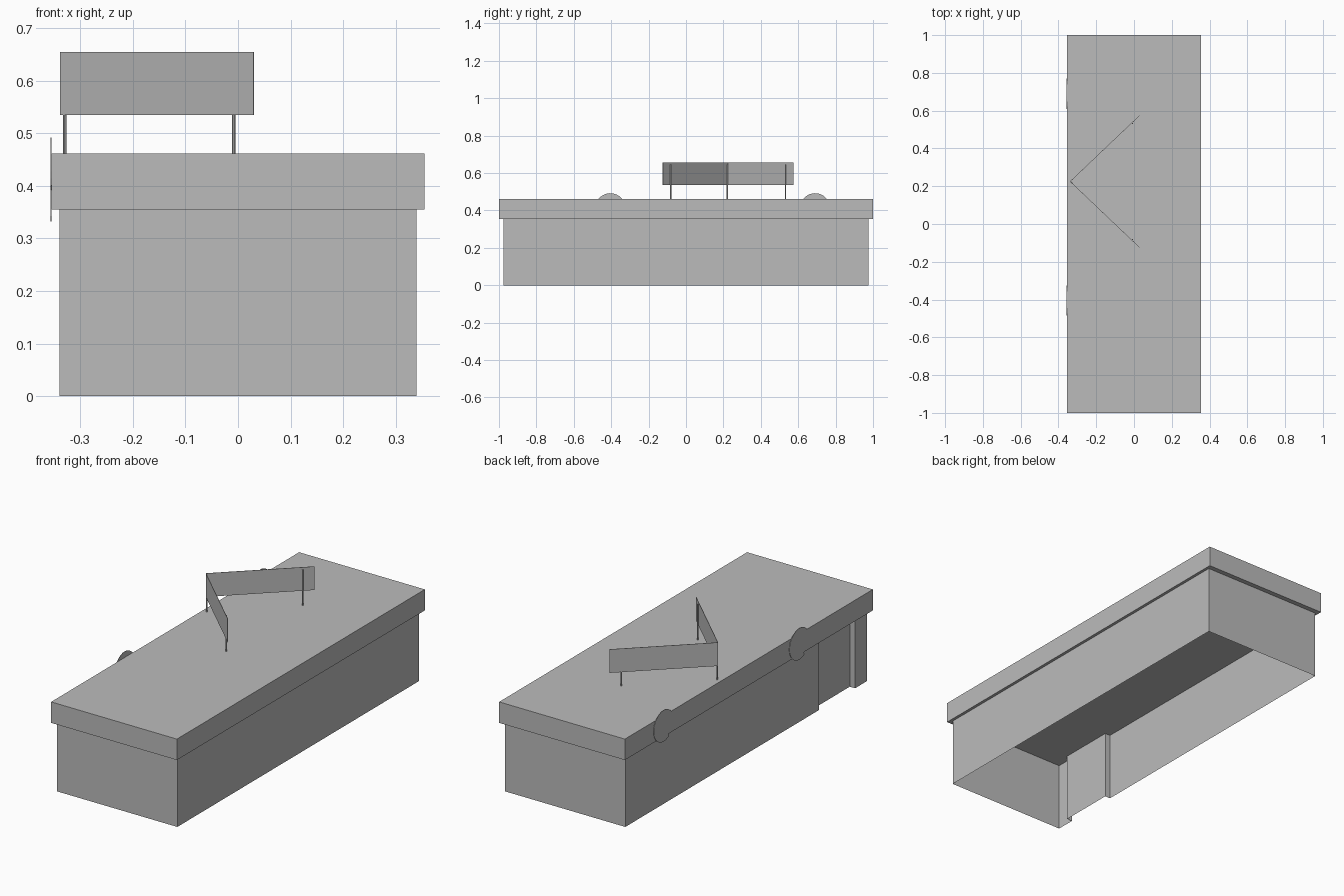
import bpy, bmesh, math
from mathutils import Vector

cube = bpy.data.objects.get("Cube")
if cube:
    bpy.data.objects.remove(cube, do_unlink=True)

grey = bpy.data.materials.new("plain grey")
grey.use_nodes = True
GREY = (0.5, 0.5, 0.5, 1)
grey.diffuse_color = GREY
grey.node_tree.nodes["Principled BSDF"].inputs["Base Color"].default_value = GREY


def finish(name, bm):
    mesh = bpy.data.meshes.new(name)
    bm.to_mesh(mesh)
    bm.free()
    mesh.materials.append(grey)
    obj = bpy.data.objects.new(name, mesh)
    bpy.context.collection.objects.link(obj)
    return obj


def extrude_outline(name, points, offset, capped=True):
    """Sweep a closed outline along offset, with or without end caps."""
    bm = bmesh.new()
    offset = Vector(offset)
    low = [bm.verts.new(p) for p in points]
    high = [bm.verts.new(Vector(p) + offset) for p in points]
    n = len(points)
    for i in range(n):
        j = (i + 1) % n
        bm.faces.new((low[i], low[j], high[j], high[i]))
    if capped:
        bm.faces.new(low[::-1])
        bm.faces.new(high)
        bmesh.ops.recalc_face_normals(bm, faces=bm.faces)
    return finish(name, bm)


# Dimensions
ROOF_LOW, ROOF_TOP = 0.355, 0.462
ROOF_X, ROOF_Y = 0.355, 1.0
WALL_X, WALL_Y = 0.34, 0.975
NICHE_X, NICHE_A, NICHE_B = -0.31, -0.588, -0.878

# Thin walls, open below, with a shallow entrance niche
wall_outline = [(-WALL_X, -WALL_Y), (WALL_X, -WALL_Y), (WALL_X, WALL_Y),
                (-WALL_X, WALL_Y), (-WALL_X, NICHE_A), (NICHE_X, NICHE_A),
                (NICHE_X, NICHE_B), (-WALL_X, NICHE_B)]
extrude_outline("walls", [(x, y, 0) for x, y in wall_outline],
                (0, 0, ROOF_LOW), capped=False)

# Overhanging flat roof
roof_outline = [(sx * ROOF_X, sy * ROOF_Y, ROOF_LOW)
                for sx, sy in ((-1, -1), (1, -1), (1, 1), (-1, 1))]
extrude_outline("roof", roof_outline, (0, 0, ROOF_TOP - ROOF_LOW))

# Round wall badges with an open wedge
RADIUS, BADGE_Z = 0.08, 0.412
for side, y in (("front", -0.405), ("back", 0.69)):
    outline = [(-ROOF_X, y - 0.03, BADGE_Z - 0.02)]
    for i in range(33):
        a = math.radians(-8 + 308 * i / 32)
        outline.append((-ROOF_X, y - RADIUS * math.cos(a),
                        BADGE_Z + RADIUS * math.sin(a)))
    extrude_outline(side + "_badge", outline, (-0.002, 0, 0))

# V-shaped rooftop sign boards on thin posts
TIP_Y, SIGN_LOW, SIGN_TOP = 0.225, 0.535, 0.655
for side, s in (("front", -1), ("back", 1)):
    a, b = Vector((-0.338, TIP_Y, SIGN_LOW)), Vector((0.03, TIP_Y + s * 0.35, SIGN_LOW))
    n = (b - a).cross(Vector((0, 0, 1))).normalized() * 0.001
    extrude_outline(side + "_sign_board", [a - n, b - n, b + n, a + n],
                    (0, 0, SIGN_TOP - SIGN_LOW))

for name, x, y in (("tip", -0.33, TIP_Y - 0.004), ("front", -0.008, -0.082),
                   ("back", -0.008, 0.532)):
    circle = [(x + 0.0035 * math.cos(k * math.pi / 4),
               y + 0.0035 * math.sin(k * math.pi / 4), ROOF_TOP) for k in range(8)]
    extrude_outline(name + "_sign_post", circle, (0, 0, 0.645 - ROOF_TOP))
